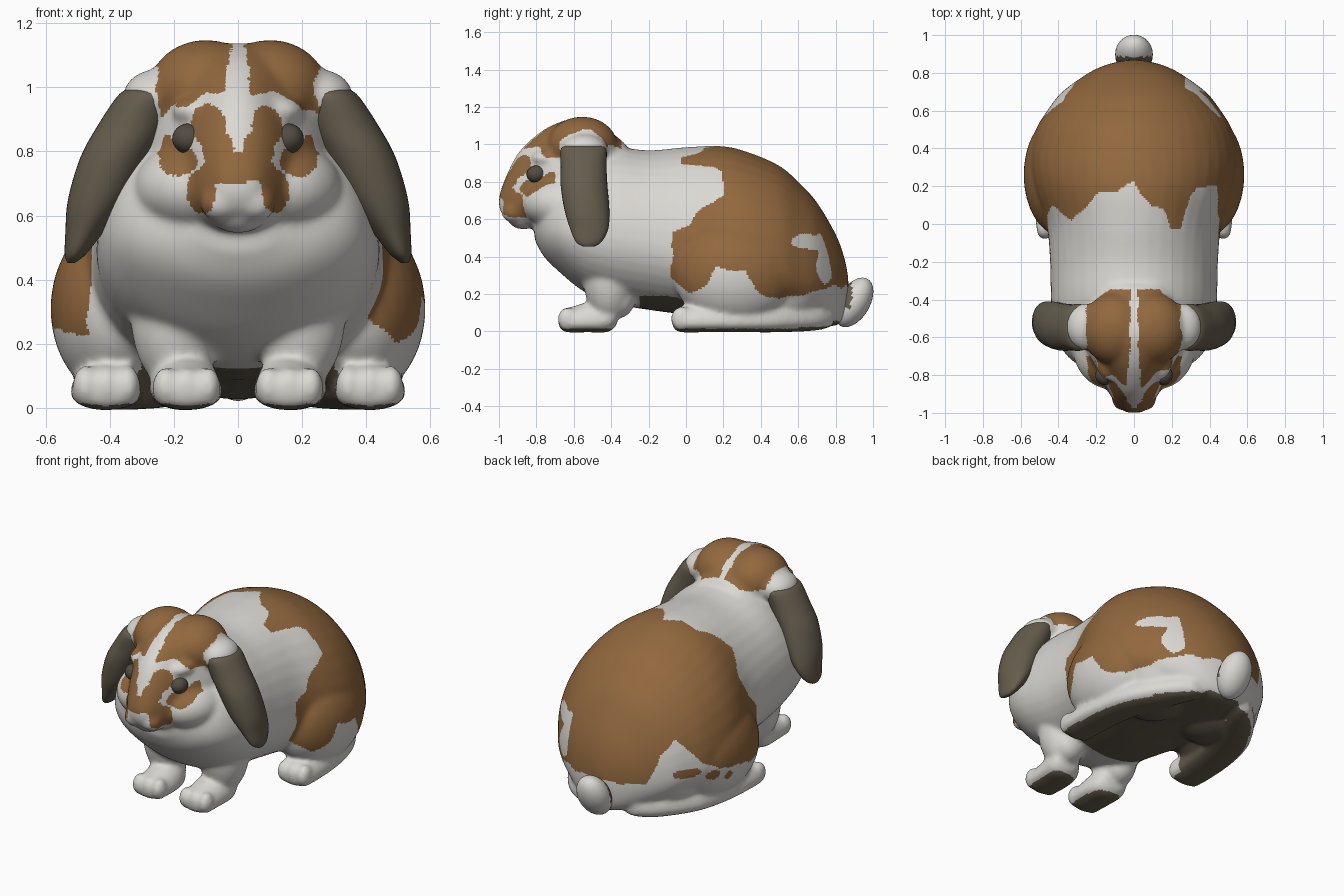
import bpy, bmesh, math
from mathutils import Matrix, noise

cube = bpy.data.objects.get("Cube")
if cube:
    bpy.data.objects.remove(cube, do_unlink=True)


def material(name, rgb):
    m = bpy.data.materials.new(name)
    m.use_nodes = True
    m.diffuse_color = (*rgb, 1)
    bsdf = m.node_tree.nodes["Principled BSDF"]
    bsdf.inputs["Base Color"].default_value = (*rgb, 1)
    bsdf.inputs["Roughness"].default_value = 0.8
    return m


WHITE = material("white fur", (.71, .69, .655))
BROWN = material("brown fur", (.285, .138, .048))
TAUPE = material("taupe fur", (.13, .11, .075))
EYE = material("dark eye", (.085, .073, .055))


def finish(name, bm, mats):
    bmesh.ops.recalc_face_normals(bm, faces=bm.faces)
    for f in bm.faces:
        f.smooth = True
    mesh = bpy.data.meshes.new(name)
    bm.to_mesh(mesh)
    bm.free()
    for m in mats:
        mesh.materials.append(m)
    ob = bpy.data.objects.new(name, mesh)
    bpy.context.collection.objects.link(ob)
    return ob


def ball(name, centre, radii, mats=(WHITE,), tilt=0):
    bm = bmesh.new()
    bmesh.ops.create_uvsphere(bm, u_segments=32, v_segments=20, radius=1)
    mat = Matrix.Translation(centre) @ Matrix.Rotation(tilt, 4, 'X') @ Matrix.Diagonal((*radii, 1))
    bmesh.ops.transform(bm, matrix=mat, verts=bm.verts)
    return finish(name, bm, mats)


def resample(rows, steps=5):
    """Smooth curve through the section rows."""
    out = []
    for i in range(len(rows) - 1):
        a, b, c, d = (rows[max(0, min(len(rows) - 1, i + k))] for k in (-1, 0, 1, 2))
        for s in range(steps):
            t = s / steps
            out.append([q + .5 * t * (r - p + t * (2 * p - 5 * q + 4 * r - u + t * (3 * (q - r) + u - p)))
                        for p, q, r, u in zip(a, b, c, d)])
    return out + [rows[-1]]


def tube(name, rows, side=1, upright=False, mats=(WHITE,), sides=40):
    """Loft of egg-shaped sections: position, x, low, middle, high, half width."""
    bm = bmesh.new()
    rings = []
    for s, x, lo, mid, hi, w in resample(rows):
        ring = []
        for k in range(sides):
            a = 2 * math.pi * k / sides
            h = mid + math.sin(a) * ((hi - mid) if math.sin(a) > 0 else (mid - lo))
            px = side * (x + w * math.cos(a))
            ring.append(bm.verts.new((px, h, s) if upright else (px, s, h)))
        rings.append(ring)
    for r, q in zip(rings, rings[1:]):
        for k in range(sides):
            n = (k + 1) % sides
            bm.faces.new((r[k], r[n], q[n], q[k]))
    bm.faces.new(rings[0])
    bm.faces.new(rings[-1])
    return finish(name, bm, mats)


# Torso and head
parts = [
    tube("body", [(-.81, 0, .49, .56, .63, .12), (-.76, 0, .4, .55, .72, .27),
                  (-.68, 0, .32, .55, .85, .37), (-.55, 0, .215, .53, .93, .425),
                  (-.4, 0, .15, .5, .985, .44), (-.2, 0, .115, .47, .968, .445),
                  (0, 0, .09, .42, .985, .465), (.2, 0, .08, .36, .99, .54),
                  (.35, 0, .07, .34, .952, .555), (.5, 0, .05, .32, .885, .52),
                  (.6, 0, .04, .3, .8, .46), (.7, 0, .03, .28, .69, .38),
                  (.8, 0, .03, .25, .52, .24), (.845, 0, .07, .24, .4, .14),
                  (.868, 0, .17, .23, .29, .04)]),
    tube("head", [(-1, 0, .66, .69, .72, .04), (-.97, 0, .61, .69, .81, .08),
                  (-.9, 0, .57, .69, .95, .13), (-.8, 0, .545, .69, 1.05, .185),
                  (-.7, 0, .545, .72, 1.11, .245), (-.58, 0, .57, .76, 1.14, .28),
                  (-.45, 0, .62, .78, 1.1, .26), (-.32, 0, .7, .85, 1.0, .2)]),
    ball("chin", (0, -.87, .6), (.09, .08, .055)),
    ball("nose", (0, -.965, .705), (.05, .036, .03)),
]

# Paired parts that melt into the body
for side in (-1, 1):
    for name, (x, y, z), radii in (
            ("cheek", (.125, -.65, .685), (.2, .225, .148)),
            ("whisker_pad", (.055, -.92, .64), (.065, .07, .06)),
            ("brow", (.125, -.73, .925), (.08, .1, .05)),
            ("skull_lobe", (.1, -.555, .99), (.18, .19, .158)),
            ("ear_root", (.255, -.545, .968), (.105, .125, .088)),
            ("haunch", (.375, .26, .31), (.21, .33, .28)),
            ("rump", (.21, .46, .22), (.24, .28, .205)),
            ("elbow", (.19, -.36, .18), (.1, .09, .11)),
            ("front_leg", (.19, -.41, .29), (.145, .14, .24))):
        parts.append(ball(name, (side * x, y, z), radii))
    parts.append(tube("front_paw", [
        (-.68, .16, .02, .05, .08, .05), (-.64, .16, -.005, .045, .12, .1),
        (-.52, .16, -.005, .045, .16, .112), (-.42, .17, -.005, .06, .2, .105),
        (-.37, .18, .03, .1, .2, .08)], side))
    parts.append(tube("hind_foot", [
        (-.07, .41, .02, .05, .09, .06), (-.03, .41, -.005, .045, .13, .105),
        (.1, .41, -.005, .045, .15, .112), (.3, .39, -.005, .045, .17, .115),
        (.5, .33, -.005, .05, .17, .12), (.7, .22, .005, .06, .15, .1),
        (.79, .16, .03, .07, .12, .05)], side))
    for dx in (-.066, 0, .066):
        parts.append(ball("front_toe", (side * (.16 + dx), -.635, .066), (.041, .052, .064)))
        parts.append(ball("hind_toe", (side * (.41 + dx), -.025, .068), (.041, .057, .066)))

# Fuse into one soft skin
bpy.ops.object.select_all(action='DESELECT')
for p in parts:
    p.select_set(True)
skin = parts[0]
bpy.context.view_layer.objects.active = skin
bpy.ops.object.join()
remesh = skin.modifiers.new("fuse", 'REMESH')
remesh.mode = 'VOXEL'
remesh.voxel_size = .011
soften = skin.modifiers.new("soften", 'SMOOTH')
soften.factor = .5
soften.iterations = 20
for mod in ("fuse", "soften"):
    bpy.ops.object.modifier_apply(modifier=mod)
skin.data.materials.clear()
for m in (WHITE, BROWN, TAUPE):
    skin.data.materials.append(m)


def lookup(points, v):
    if v <= points[0][0]:
        return points[0][1]
    for (a, p), (b, q) in zip(points, points[1:]):
        if v <= b:
            return p + (q - p) * (v - a) / (b - a)
    return points[-1][1]


def inside(u, v, spots):
    return any(((u - a) / r) ** 2 + ((v - b) / s) ** 2 < 1 for a, b, r, s in spots)


# Saddle patch: front edge by angle around the back, lower edge along each flank
SADDLE = [(-112, -.03), (-85, -.04), (-75, .05), (-60, .1), (-42, .02), (-27, .1), (-20, .17),
          (-10, .17), (0, .22), (10, .09), (18, .07), (22, -.02), (29, -.02), (35, .16), (40, .2),
          (58, .2), (65, .08), (75, .02), (80, -.07), (112, -.08), (118, .03)]
HEM_L = [(.03, .2), (.1, .24), (.16, .34), (.32, .32), (.38, .22), (.45, .18), (.65, .2), (.8, .24)]
HEM_R = [(0, .22), (.2, .25), (.45, .29), (.55, .36), (.65, .5), (.72, .42), (.78, .25)]
WHITE_SPOTS = [(.66, .475, .1, .045), (.75, .38, .05, .12)]
BROWN_SPOTS = [(.62, .3, .07, .03), (.48, .26, .04, .03), (.38, .23, .03, .025)]
# Face marks seen from the front
FACE = [(.09, .88, .052, .065), (0, .75, .09, .052), (.065, .81, .05, .06), (.09, .73, .04, .04),
        (.115, .68, .045, .072), (.19, .775, .058, .052), (.225, .81, .03, .04)]


def coat(co, normal):
    j = noise.noise(co * 11) * .02
    x, y, z = co
    ax = abs(x)
    sole = z < .015 and normal.z < -.8
    belly = -.25 < y < .6 and ax < .3 and z < .19 and normal.z < -.5
    rear = y >= .6 and z < .09 and normal.z < -.75
    inner_leg = .04 < y < .6 and ax < .36 and z < .12 and normal.x * x < 0
    if sole or belly or rear or inner_leg:
        return 2
    if y < -.7 and z > .57 and inside(ax + j * .4, z + j * .4, FACE):
        return 1
    droop = .5 * max(0, ax - .1) if y < -.5 else 0
    if -.87 < y < -.345 and z > .985 - droop + j:
        stripe = .02 + .1 * max(0, -.66 - y)
        return int(stripe + j * .3 < ax < .25 + j)
    if y > -.1:
        angle = math.degrees(math.atan2(x, z - .45))
        hem = lookup(HEM_L if x > 0 else HEM_R, y)
        if x < 0 and inside(y, z, BROWN_SPOTS):
            return 1
        if x > .27 and inside(y + j, z + j, WHITE_SPOTS):
            return 0
        return int(y > lookup(SADDLE, angle) + j and z > hem + j)
    return 0


for poly in skin.data.polygons:
    poly.use_smooth = True
    poly.material_index = coat(poly.center, poly.normal)

# Lop ears and eyes
for side, tag in ((1, "left"), (-1, "right")):
    tube(tag + "_ear", [
        (.995, .285, -.64, -.55, -.45, .06), (.97, .288, -.67, -.55, -.425, .09),
        (.88, .328, -.67, -.55, -.425, .11), (.78, .383, -.67, -.55, -.42, .109),
        (.65, .436, -.65, -.54, -.41, .094), (.55, .478, -.62, -.52, -.415, .06),
        (.48, .507, -.59, -.52, -.45, .033), (.453, .52, -.55, -.52, -.49, .012)],
        side, True, (TAUPE,))
    ball(tag + "_eye", (side * .155, -.8, .84), (.05, .052, .047), (EYE,))

# Tail with a dark root
tail = ball("tail", (0, .898, .155), (.1, .085, .145), (WHITE, TAUPE), -.53)
for poly in tail.data.polygons:
    c = poly.center
    poly.material_index = int(c.y < .885 and c.z > .12)
